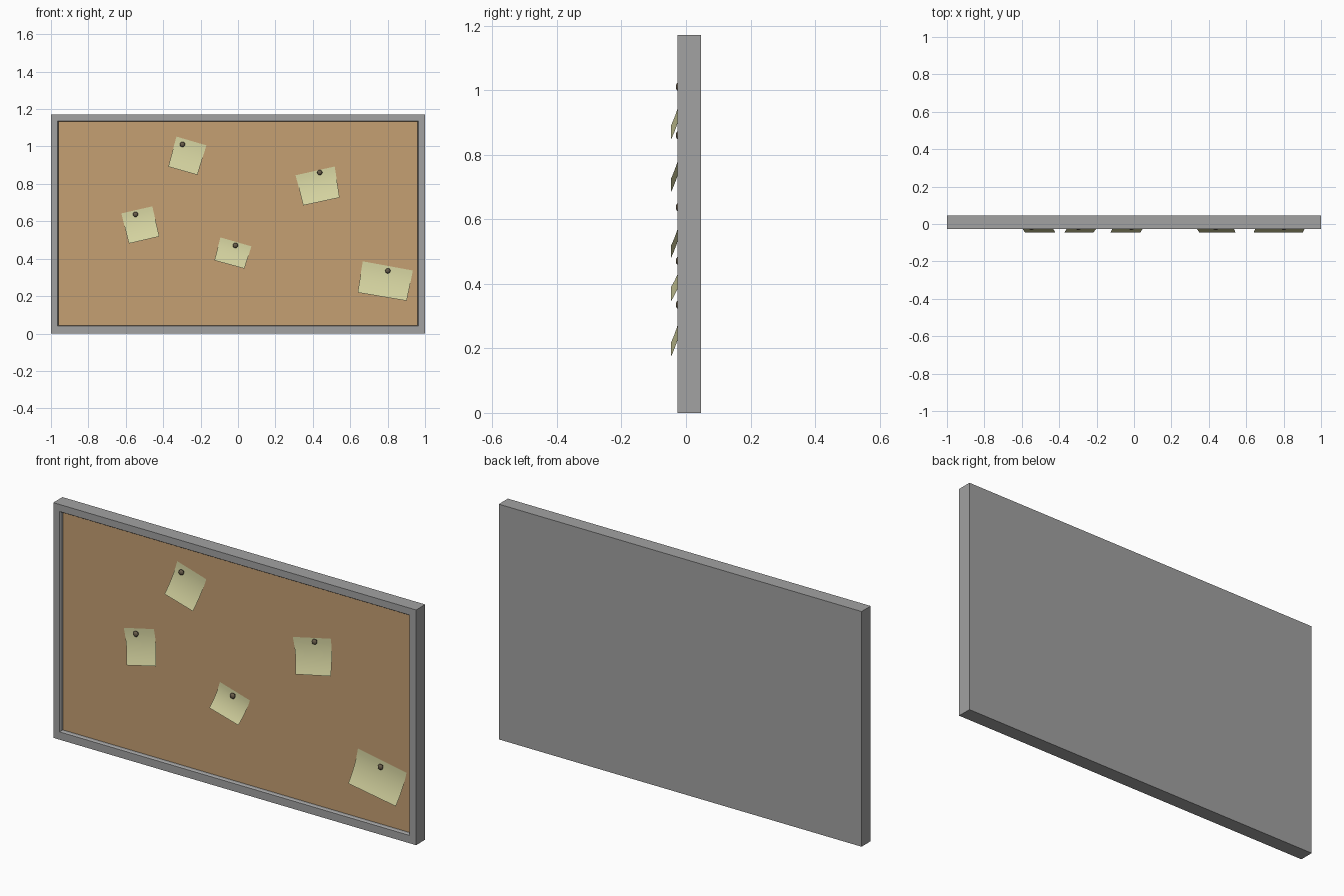
import bpy, bmesh, math
from mathutils import Vector, Matrix

if "Cube" in bpy.data.objects:
    bpy.data.objects.remove(bpy.data.objects["Cube"])


def material(name, rgb):
    m = bpy.data.materials.new(name)
    m.diffuse_color = (*rgb, 1)
    m.use_nodes = True
    m.node_tree.nodes["Principled BSDF"].inputs["Base Color"].default_value = m.diffuse_color
    return m


GREY = material("frame grey", (0.36, 0.36, 0.36))
CORK = material("cork tan", (0.56, 0.35, 0.17))
PAPER = material("pale yellow paper", (0.66, 0.65, 0.35))
PIN = material("dark brown pin", (0.14, 0.11, 0.07))

W, H = 1.0, 1.172          # half width, height
FRONT, BACK, BOARD = -0.026, 0.046, -0.007


def make(name, bm, mat, smooth=False):
    me = bpy.data.meshes.new(name)
    bm.to_mesh(me)
    bm.free()
    me.materials.append(mat)
    for p in me.polygons:
        p.use_smooth = smooth
    ob = bpy.data.objects.new(name, me)
    bpy.context.collection.objects.link(ob)
    return ob


# Frame: rectangular loops from the back, round the front lip, to the board
bm = bmesh.new()
loops = []
for inset, y in [(0, BACK), (0, FRONT), (0.035, FRONT), (0.039, FRONT + 0.006), (0.039, BOARD)]:
    x, lo, hi = W - inset, inset, H - inset
    if inset:
        lo += 0.004
    loops.append([bm.verts.new(c) for c in
                  [(-x, y, lo), (x, y, lo), (x, y, hi), (-x, y, hi)]])
bm.faces.new(loops[0])
for a, b in zip(loops, loops[1:]):
    for i in range(4):
        j = (i + 1) % 4
        bm.faces.new((a[i], a[j], b[j], b[i]))
bmesh.ops.recalc_face_normals(bm, faces=bm.faces)
make("frame", bm, GREY)

# Cork panel
bm = bmesh.new()
x, lo, hi = W - 0.039, 0.043, H - 0.039
bm.faces.new([bm.verts.new((a, BOARD, b)) for a, b in
              [(-x, lo), (x, lo), (x, hi), (-x, hi)]])
make("cork_panel", bm, CORK)


def note(name, tl, tr, br, bl, rows=8):
    """Sheet of paper whose lower edge curls away from the board."""
    bm = bmesh.new()
    prev = None
    for r in range(rows + 1):
        v = r / rows
        y = BOARD - 0.0015 - 0.0375 * v ** 2
        row = []
        for top, bot in ((tl, bl), (tr, br)):
            p = Vector(top).lerp(Vector(bot), v)
            row.append(bm.verts.new((p.x, y, p.y)))
        if prev:
            bm.faces.new((prev[0], row[0], row[1], prev[1]))
        prev = row
    make(name, bm, PAPER, True)


def pin(name, x, z):
    """Short shaft with a rounded head."""
    bm = bmesh.new()
    profile = [(0.006, BOARD), (0.006, -0.016), (0.012, -0.018),
               (0.014, -0.023), (0.011, -0.028), (0.006, -0.031)]
    n, prev = 12, None
    for rad, y in profile:
        ring = [bm.verts.new((x + rad * math.cos(2 * math.pi * i / n), y,
                              z + rad * math.sin(2 * math.pi * i / n))) for i in range(n)]
        if prev:
            for i in range(n):
                j = (i + 1) % n
                bm.faces.new((prev[i], prev[j], ring[j], ring[i]))
        prev = ring
    bm.faces.new(prev)
    bmesh.ops.recalc_face_normals(bm, faces=bm.faces)
    make(name, bm, PIN, True)


# Notes: four corners (x, z) from top left clockwise, then the pin
NOTES = [
    ((-0.329, 1.053), (-0.169, 1.006), (-0.217, 0.848), (-0.373, 0.892), (-0.297, 1.011)),
    ((0.308, 0.846), (0.517, 0.893), (0.543, 0.727), (0.349, 0.685), (0.437, 0.861)),
    ((-0.624, 0.642), (-0.458, 0.680), (-0.421, 0.519), (-0.583, 0.481), (-0.548, 0.637)),
    ((-0.094, 0.514), (0.072, 0.466), (0.034, 0.347), (-0.126, 0.391), (-0.014, 0.471)),
    ((0.667, 0.386), (0.935, 0.337), (0.902, 0.175), (0.640, 0.219), (0.801, 0.335)),
]
for i, (tl, tr, br, bl, p) in enumerate(NOTES, 1):
    note(f"note_{i}", tl, tr, br, bl)
    pin(f"pin_{i}", *p)
